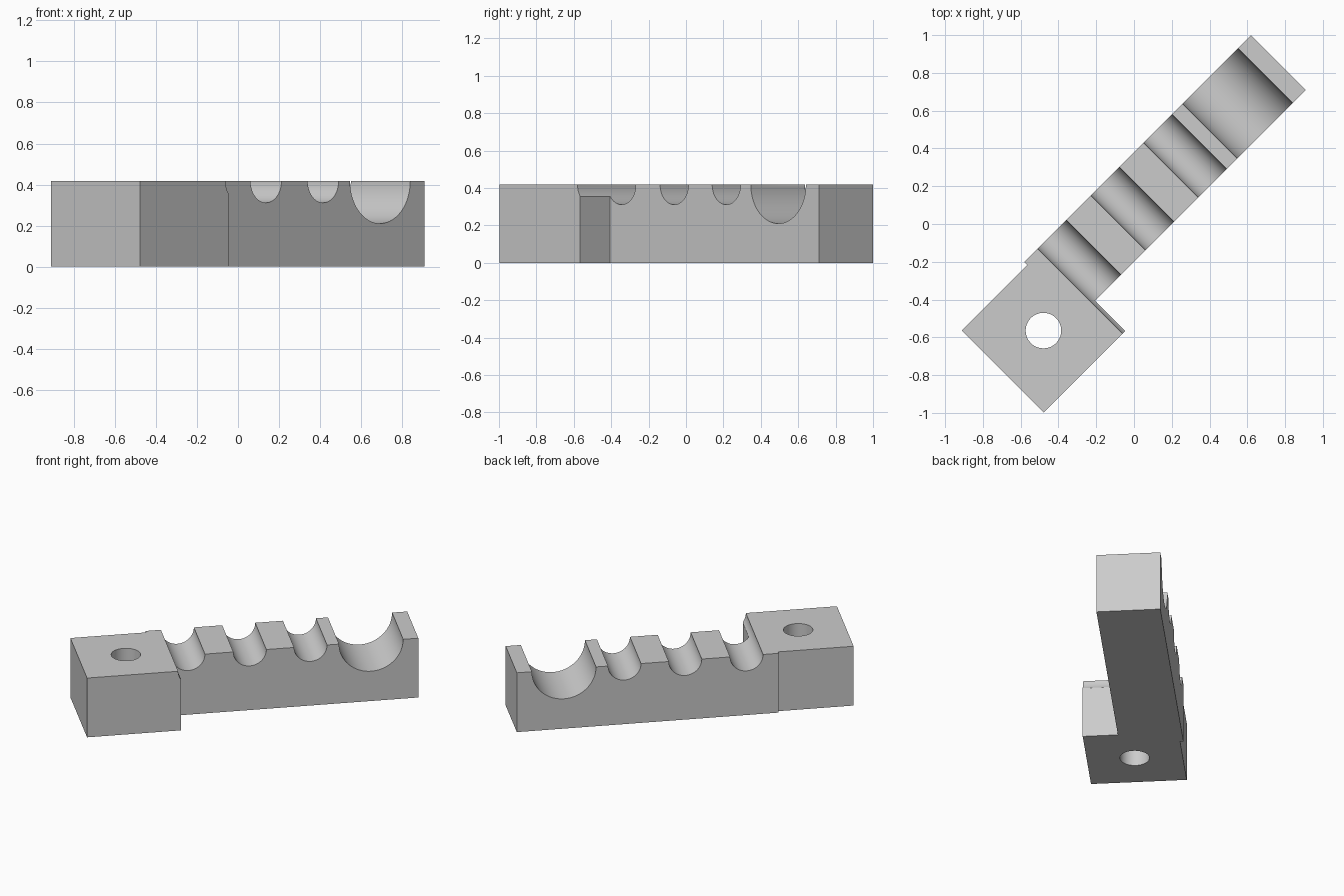
import bpy, bmesh
from math import pi
from mathutils import Matrix

cube = bpy.data.objects.get("Cube")
if cube:
    bpy.data.objects.remove(cube, do_unlink=True)

HEIGHT = 0.418
TURN = Matrix.Rotation(pi / 4, 4, "Z")  # the block lies diagonally

grey = bpy.data.materials.new("light_grey")
grey.use_nodes = True
colour = (0.6, 0.6, 0.6, 1)
grey.diffuse_color = colour
grey.node_tree.nodes["Principled BSDF"].inputs["Base Color"].default_value = colour


def make_object(name, bm):
    """Turn a bmesh into a diagonal object in the scene."""
    bmesh.ops.recalc_face_normals(bm, faces=bm.faces)
    bm.transform(TURN)
    mesh = bpy.data.meshes.new(name)
    bm.to_mesh(mesh)
    bm.free()
    mesh.materials.append(grey)
    obj = bpy.data.objects.new(name, mesh)
    bpy.context.collection.objects.link(obj)
    return obj


def cylinder(name, radius, location, tilt=0):
    bm = bmesh.new()
    matrix = Matrix.Translation(location) @ Matrix.Rotation(tilt, 4, "X")
    bmesh.ops.create_cone(bm, cap_ends=True, segments=96, radius1=radius,
                          radius2=radius, depth=1.4, matrix=matrix)
    return make_object(name, bm)


# Square head and long arm, extruded from one outline
outline = [(-1.044, -0.367), (-0.433, -0.367), (-0.433, -0.141), (1.145, -0.141),
           (1.145, 0.269), (-0.553, 0.269), (-0.553, 0.247), (-1.044, 0.247)]
bm = bmesh.new()
base = bm.faces.new([bm.verts.new((u, v, 0)) for u, v in outline])
top = bmesh.ops.extrude_face_region(bm, geom=[base], use_keep_orig=True)["geom"]
bmesh.ops.translate(bm, vec=(0, 0, HEIGHT),
                    verts=[g for g in top if isinstance(g, bmesh.types.BMVert)])
block = make_object("grooved_block", bm)

# Three small grooves, one large groove, and the bolt hole
cutters = [cylinder("groove_cutter", 0.107, (u, 0, HEIGHT), pi / 2)
           for u in (-0.346, 0.052, 0.446)]
cutters.append(cylinder("large_groove_cutter", 0.208, (0.839, 0, HEIGHT), pi / 2))
cutters.append(cylinder("bolt_hole_cutter", 0.094, (-0.738, -0.06, HEIGHT / 2)))

bpy.ops.object.select_all(action="DESELECT")
bpy.context.view_layer.objects.active = block
block.select_set(True)
for cutter in cutters:
    cutter.hide_render = True
    mod = block.modifiers.new("cut", "BOOLEAN")
    mod.operation = "DIFFERENCE"
    mod.solver = "EXACT"
    mod.object = cutter
    bpy.ops.object.modifier_apply(modifier=mod.name)
    bpy.data.objects.remove(cutter, do_unlink=True)

bpy.ops.object.shade_smooth_by_angle(angle=pi / 6)
